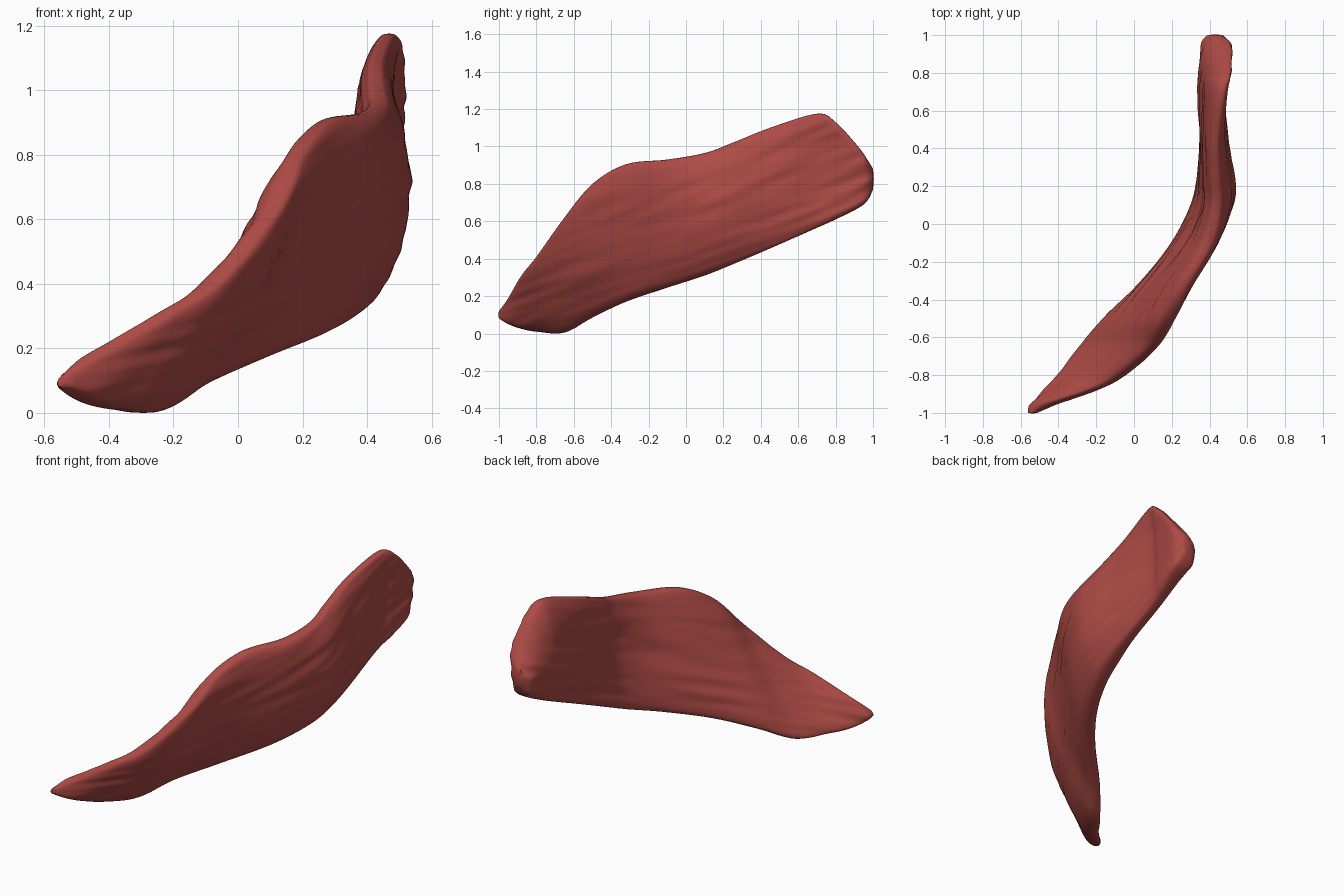
import bpy
import bmesh
import math
from mathutils import Vector, noise

default_cube = bpy.data.objects.get("Cube")
if default_cube:
    bpy.data.objects.remove(default_cube, do_unlink=True)

# Stations along the strip:
# y, bottom z, top z, x at bottom, x at middle, x at top, thickness
STATIONS = [
    (-1, .08, .12, -.535, -.535, -.53, .05),
    (-.95, .05, .19, -.49, -.47, -.42, .14),
    (-.88, .025, .31, -.44, -.34, -.22, .16),
    (-.8, .01, .41, -.37, -.215, -.07, .17),
    (-.65, .005, .62, -.26, -.06, .1, .17),
    (-.5, .085, .8, -.13, .055, .18, .18),
    (-.32, .17, .905, .06, .19, .27, .18),
    (-.1, .245, .93, .24, .345, .39, .18),
    (.1, .31, .965, .345, .43, .435, .18),
    (.25, .37, 1.02, .39, .44, .43, .18),
    (.45, .455, 1.1, .415, .425, .43, .15),
    (.7, .565, 1.175, .42, .41, .465, .135),
    (.8, .61, 1.13, .43, .42, .485, .155),
    (.92, .67, 1, .44, .43, .49, .16),
    (.97, .71, .93, .43, .43, .47, .14),
    (1, .77, .88, .43, .43, .44, .08),
]
STEPS, RING = 7, 80


def smooth_stations(rows, steps):
    """Catmull-Rom interpolation of every column."""
    result = []
    for i in range(len(rows) - 1):
        quad = [rows[max(i - 1, 0)], rows[i], rows[i + 1], rows[min(i + 2, len(rows) - 1)]]
        for k in range(steps):
            t = k / steps
            result.append([
                b + t * (c - a) / 2 + t * t * (2 * a - 5 * b + 4 * c - d) / 2
                + t ** 3 * (3 * b - a - 3 * c + d) / 2
                for a, b, c, d in zip(*quad)])
    return result + [list(rows[-1])]


def fibre_relief(y, height, side):
    """Long shallow grooves that follow the strip."""
    coarse = noise.noise(Vector((y * 2, height * 7, side * 4)))
    fine = noise.noise(Vector((y * 3, height * 20, side * 9)))
    return .01 * coarse + .014 * fine


def section(row):
    """Flat, bowed cross-section with blunt rims, thinner at the top."""
    y, low, high, x_low, x_mid, x_high, thick = row
    points = []
    for k in range(RING):
        angle = math.tau * k / RING
        u = (1 - math.cos(angle)) / 2
        side = math.copysign(1, math.sin(angle))
        width = abs(math.sin(angle)) ** .55 * (1 - .25 * u * u)
        x = x_low * (1 - u) * (1 - 2 * u) + x_mid * 4 * u * (1 - u) + x_high * u * (2 * u - 1)
        relief = fibre_relief(y, low + u * (high - low) - y * .35, side) * width
        relief *= min(1, thick / .12)
        x += side * (thick / 2 * width + relief)
        points.append((x, y, low + u * (high - low)))
    return points


# Muscle strip lofted through the sections
bm = bmesh.new()
rings = [[bm.verts.new(p) for p in section(row)]
         for row in smooth_stations(STATIONS, STEPS)]
for first, second in zip(rings, rings[1:]):
    for k in range(RING):
        n = (k + 1) % RING
        bm.faces.new((first[k], first[n], second[n], second[k]))

# Rounded ends
for ring, push in ((rings[0], -.004), (rings[-1], .004)):
    centre = sum((v.co for v in ring), Vector()) / RING
    tip = bm.verts.new(centre + Vector((0, push, 0)))
    for k in range(RING):
        bm.faces.new((ring[k], ring[(k + 1) % RING], tip))
bmesh.ops.recalc_face_normals(bm, faces=bm.faces)

mesh = bpy.data.meshes.new("muscle_strip")
bm.to_mesh(mesh)
bm.free()
strip = bpy.data.objects.new("muscle_strip", mesh)
bpy.context.collection.objects.link(strip)

# Muscle red material
red = bpy.data.materials.new("muscle_red")
red.use_nodes = True
colour = (.42, .07, .06, 1)
red.diffuse_color = colour
red.node_tree.nodes["Principled BSDF"].inputs["Base Color"].default_value = colour
mesh.materials.append(red)

bpy.ops.object.select_all(action='DESELECT')
strip.select_set(True)
bpy.context.view_layer.objects.active = strip
bpy.ops.object.shade_smooth_by_angle(angle=math.radians(50))
